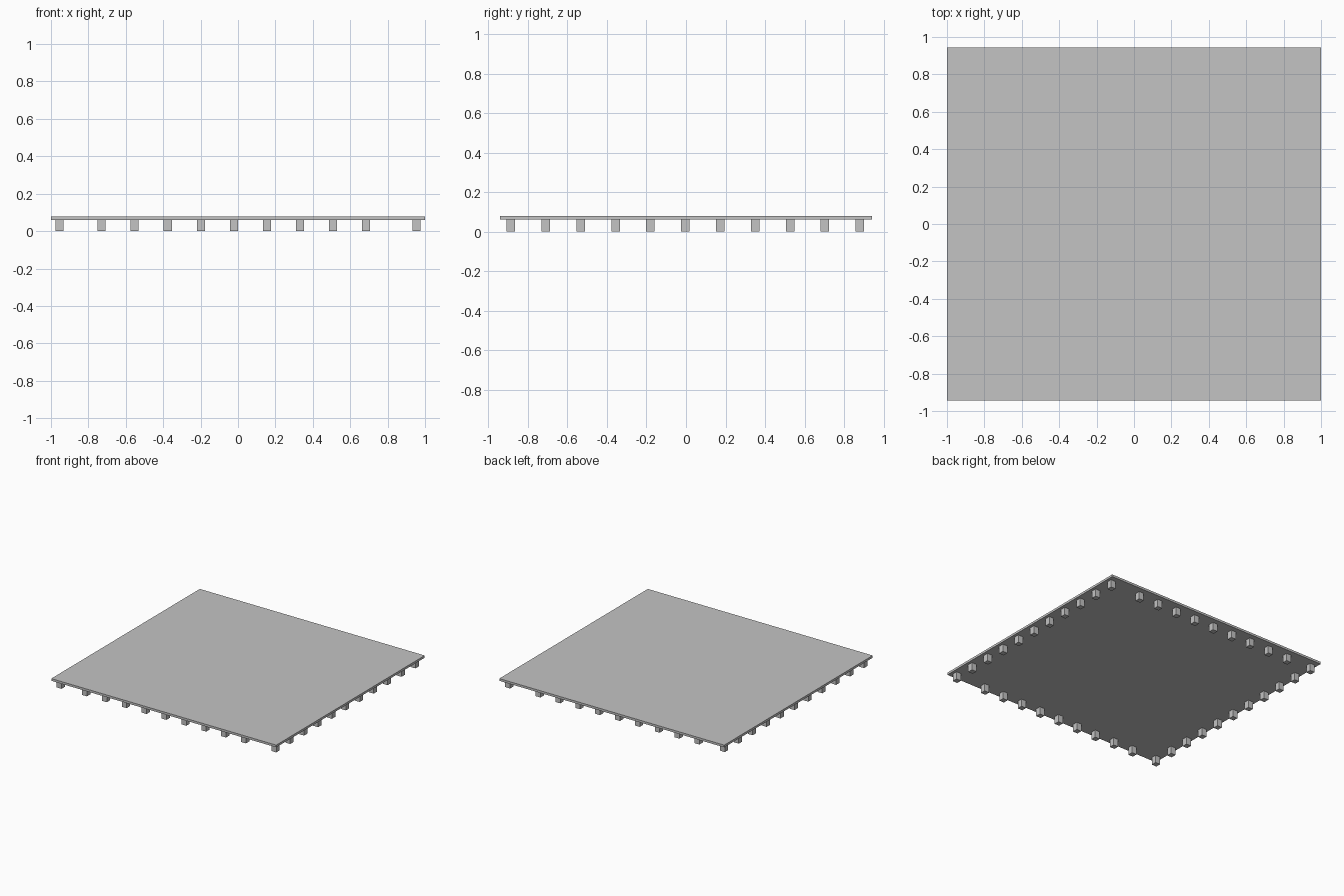
import bpy

if "Cube" in bpy.data.objects:
    bpy.data.objects.remove(bpy.data.objects["Cube"])

grey = bpy.data.materials.new("light_grey")
grey.diffuse_color = (0.55, 0.55, 0.55, 1)
grey.use_nodes = True
grey.node_tree.nodes["Principled BSDF"].inputs["Base Color"].default_value = grey.diffuse_color


def box(name, x, y, z0, z1, sx, sy):
    bpy.ops.mesh.primitive_cube_add(size=1, location=(x, y, (z0 + z1) / 2))
    ob = bpy.context.object
    ob.name = name
    ob.scale = (sx, sy, z1 - z0)
    bpy.ops.object.transform_apply(location=False, rotation=False, scale=True)
    ob.data.materials.append(grey)
    return ob


SLAB_Z, TOP_Z = 0.06, 0.078
FOOT, STEP = 0.043, 0.1767
EDGE_X, EDGE_Y = 0.955, 0.884

# Thin platform
box("platform", 0, 0, SLAB_Z, TOP_Z, 2.0, 1.886)

# Feet along the left and right edges, corners included
for side, x in (("left", -EDGE_X), ("right", EDGE_X)):
    for i in range(11):
        box(f"{side}_foot_{i + 1}", x, -0.887 + i * STEP, 0, SLAB_Z, FOOT, FOOT)

# Feet along the front and back edges, between the corners
for side, y in (("front", -0.887), ("back", 0.88)):
    for i in range(9):
        box(f"{side}_foot_{i + 1}", -0.729 + i * STEP, y, 0, SLAB_Z, FOOT, FOOT)
